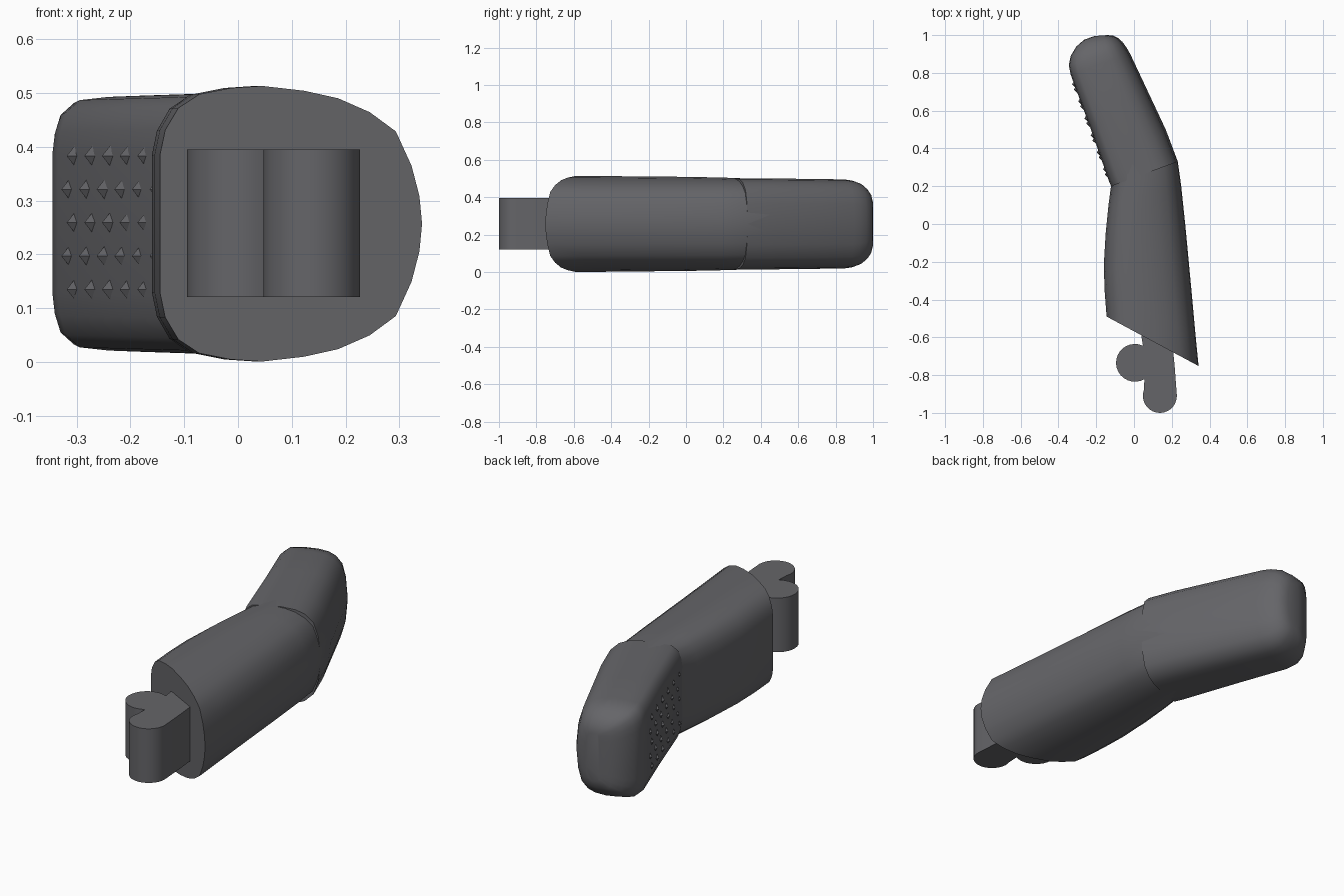
import bpy, bmesh, math
from mathutils import Vector

cube = bpy.data.objects.get("Cube")
if cube:
    bpy.data.objects.remove(cube)

grey = bpy.data.materials.new("dark_grey")
grey.use_nodes = True
grey.diffuse_color = (0.13, 0.13, 0.14, 1)
grey.node_tree.nodes["Principled BSDF"].inputs["Base Color"].default_value = grey.diffuse_color

MID = 0.257


def finish(bm, name, angle):
    bmesh.ops.recalc_face_normals(bm, faces=bm.faces)
    mesh = bpy.data.meshes.new(name)
    bm.to_mesh(mesh)
    bm.free()
    mesh.materials.append(grey)
    ob = bpy.data.objects.new(name, mesh)
    bpy.context.collection.objects.link(ob)
    bpy.ops.object.select_all(action='DESELECT')
    ob.select_set(True)
    bpy.context.view_layer.objects.active = ob
    bpy.ops.object.shade_smooth_by_angle(angle=math.radians(angle))
    return ob


def loft(name, sections, half, angle):
    # Each section spans left edge to right edge in plan, with a half height
    bm = bmesh.new()
    ring = half + [(u, -v) for u, v in half[-2:0:-1]]
    rows = []
    for lx, ly, rx, ry, h in sections:
        rows.append([bm.verts.new((lx + (rx - lx) * u, ly + (ry - ly) * u, MID + h * v))
                     for u, v in ring])
    n = len(ring)
    for a, b in zip(rows, rows[1:]):
        for i in range(n):
            j = (i + 1) % n
            bm.faces.new((a[i], a[j], b[j], b[i]))
    bm.faces.new(rows[0])
    bm.faces.new(rows[-1])
    return finish(bm, name, angle)


# Grip body: tight corners on the left, broad rounding on the right
body_half = [(0, 0), (0, .5), (.02, .68), (.07, .84), (.15, .94), (.27, .985), (.39, 1.0),
             (.55, .965), (.68, .91), (.8, .81), (.9, .67), (.96, .42), (.99, .2), (1, 0)]
loft("grip_body", [
    (-.145, -.49, .342, -.752, .256), (-.155, -.36, .325, -.58, .256),
    (-.16, -.22, .305, -.36, .254), (-.15, -.05, .272, -.01, .252),
    (-.135, .1, .25, .2, .249), (-.122, .2, .232, .33, .246),
    (-.13, .23, .17, .49, .242)], body_half, 45)

# Rear pad: flatter gripping side and rounded end
pad_half = [(0, 0), (0, .55), (.015, .72), (.05, .87), (.13, .965), (.3, .99), (.5, 1.0),
            (.68, .97), (.8, .9), (.91, .74), (.97, .45), (1, 0)]
loft("rear_pad", [
    (-.12, .2, .232, .33, .244), (-.13, .22, .168, .5, .244),
    (-.235, .52, .06, .73, .241), (-.335, .79, -.02, .9, .238),
    (-.345, .84, -.04, .935, .232), (-.335, .89, -.062, .965, .217),
    (-.305, .94, -.085, .985, .19), (-.265, .975, -.11, .997, .16),
    (-.21, .995, -.14, 1.0, .125)], pad_half, 50)

# Staggered grip nubs on the left face of the pad
start, end = Vector((-.135, .25)), Vector((-.332, .79))
along = (end - start).normalized()
out = Vector((-along.y, along.x))
bm = bmesh.new()
for row in range(5):
    for col in range(6):
        t = (col + (.4 if row % 2 else .1)) / 6
        p = start.lerp(end, t)
        z = .135 + row * .062
        base = [p + along * s for s in (-.02, .02)]
        corners = [bm.verts.new((*base[0], z)), bm.verts.new((*p, z - .02)),
                   bm.verts.new((*base[1], z)), bm.verts.new((*p, z + .02))]
        tip = bm.verts.new((*(p + out * .014 + along * .008), z))
        for i in range(4):
            bm.faces.new((corners[i], corners[(i + 1) % 4], tip))
        bm.faces.new(corners)
finish(bm, "grip_nubs", 20)


def arc(cx, cy, r, a, b, n):
    return [(cx + r * math.cos(math.radians(a + (b - a) * i / n)),
             cy + r * math.sin(math.radians(a + (b - a) * i / n))) for i in range(n + 1)]


# Front coupling: two rounded lobes joined by a neck
outline = ([(.2, -.6), (.04, -.52), (.04, -.6)] + arc(.005, -.735, .1, 65, 300, 18)
           + arc(.137, -.91, .09, 160, 360, 16) + [(.215, -.75)])
bm = bmesh.new()
face = bm.faces.new([bm.verts.new((x, y, .121)) for x, y in outline])
grown = bmesh.ops.extrude_face_region(bm, geom=[face])
bmesh.ops.translate(bm, vec=(0, 0, .274),
                    verts=[v for v in grown["geom"] if isinstance(v, bmesh.types.BMVert)])
finish(bm, "front_coupling", 35)
